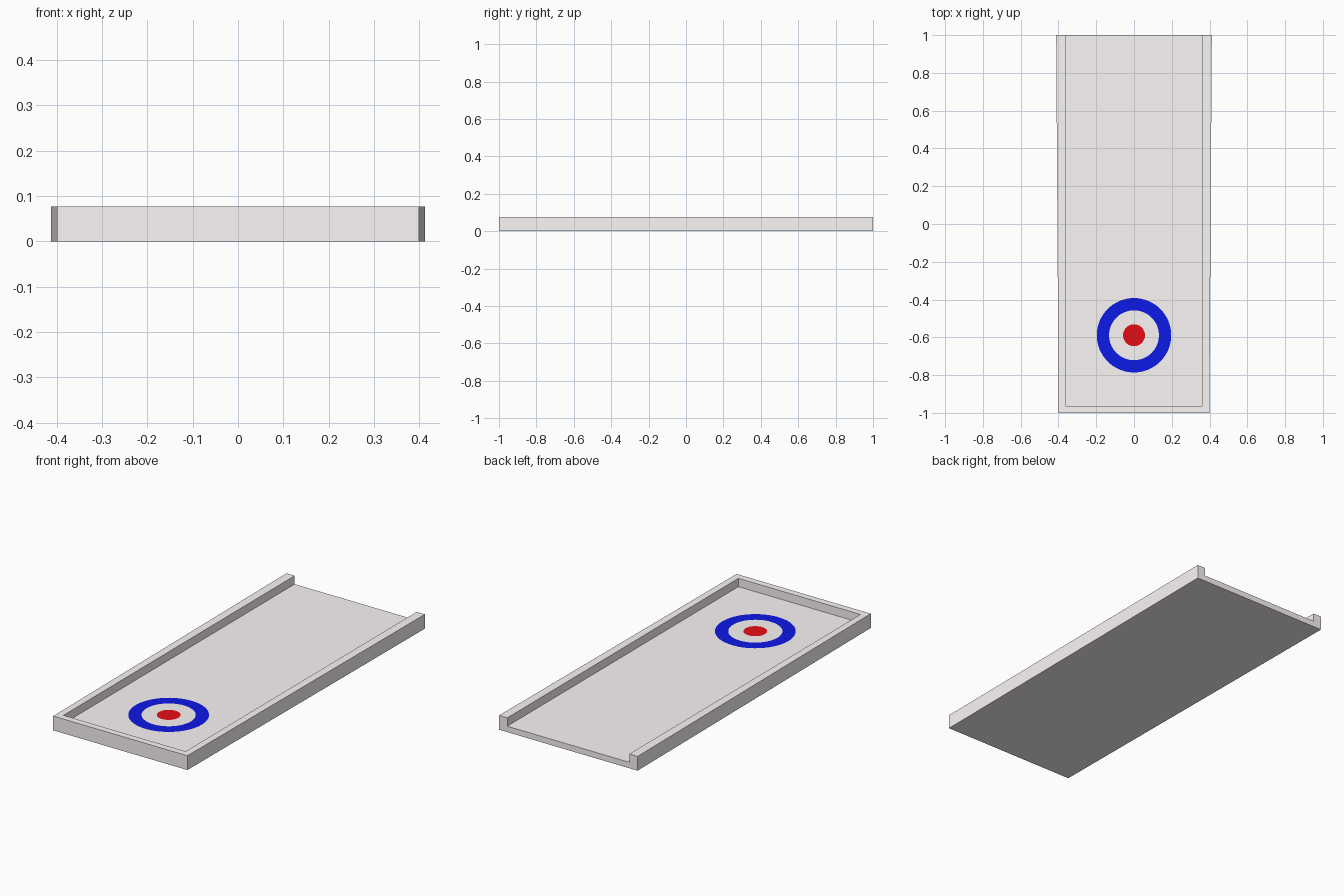
import bpy, bmesh
from math import cos, sin, tau

if "Cube" in bpy.data.objects:
    bpy.data.objects.remove(bpy.data.objects["Cube"])

HEIGHT, FLOOR = 0.077, 0.032
TARGET_Y = -0.589


def add_object(name, bm, color=None):
    mesh = bpy.data.meshes.new(name)
    bm.to_mesh(mesh)
    bm.free()
    obj = bpy.data.objects.new(name, mesh)
    bpy.context.collection.objects.link(obj)
    if color:
        mat = bpy.data.materials.new(name + "_paint")
        mat.diffuse_color = (*color, 1)
        mat.use_nodes = True
        mat.node_tree.nodes["Principled BSDF"].inputs["Base Color"].default_value = mat.diffuse_color
        mesh.materials.append(mat)
    return obj


def prism(name, outline, z0, z1, color=None):
    bm = bmesh.new()
    base = bm.faces.new([bm.verts.new((x, y, z0)) for x, y in outline])
    top = bmesh.ops.extrude_face_region(bm, geom=[base], use_keep_orig=True)["geom"]
    verts = [v for v in top if isinstance(v, bmesh.types.BMVert)]
    bmesh.ops.translate(bm, verts=verts, vec=(0, 0, z1 - z0))
    bmesh.ops.recalc_face_normals(bm, faces=bm.faces[:])
    return add_object(name, bm, color)


def painted_ring(name, inner, outer, color, sides=64):
    bm = bmesh.new()

    def circle(r):
        return [bm.verts.new((r * cos(tau * i / sides),
                              TARGET_Y + r * sin(tau * i / sides),
                              FLOOR + 0.001)) for i in range(sides)]
    rim = circle(outer)
    if inner:
        hole = circle(inner)
        for i in range(sides):
            j = (i + 1) % sides
            bm.faces.new((hole[i], rim[i], rim[j], hole[j]))
    else:
        bm.faces.new(rim)
    return add_object(name, bm, color)


# Slightly tapered tray, walled on three sides and open at the back
WHITE = (0.97, 0.93, 0.92)
tray = prism("lane_tray", [(-0.399, -1), (0.399, -1), (0.412, 1), (-0.412, 1)],
             0, HEIGHT, WHITE)
cutter = prism("tray_cutter", [(-0.363, -0.964), (0.363, -0.964), (0.363, 1.1), (-0.363, 1.1)],
               FLOOR, 0.2, WHITE)
cutter.data.materials[0] = tray.data.materials[0]
cutter.hide_render = True
cut = tray.modifiers.new("hollow", 'BOOLEAN')
cut.operation = 'DIFFERENCE'
cut.solver = 'EXACT'
cut.object = cutter
bpy.context.view_layer.objects.active = tray
bpy.ops.object.modifier_apply(modifier=cut.name)
bpy.data.objects.remove(cutter)

# Painted target on the floor
painted_ring("outer_target_ring", 0.132, 0.197, (0.004, 0.01, 0.8))
painted_ring("target_centre", 0, 0.058, (0.8, 0.004, 0.007))
